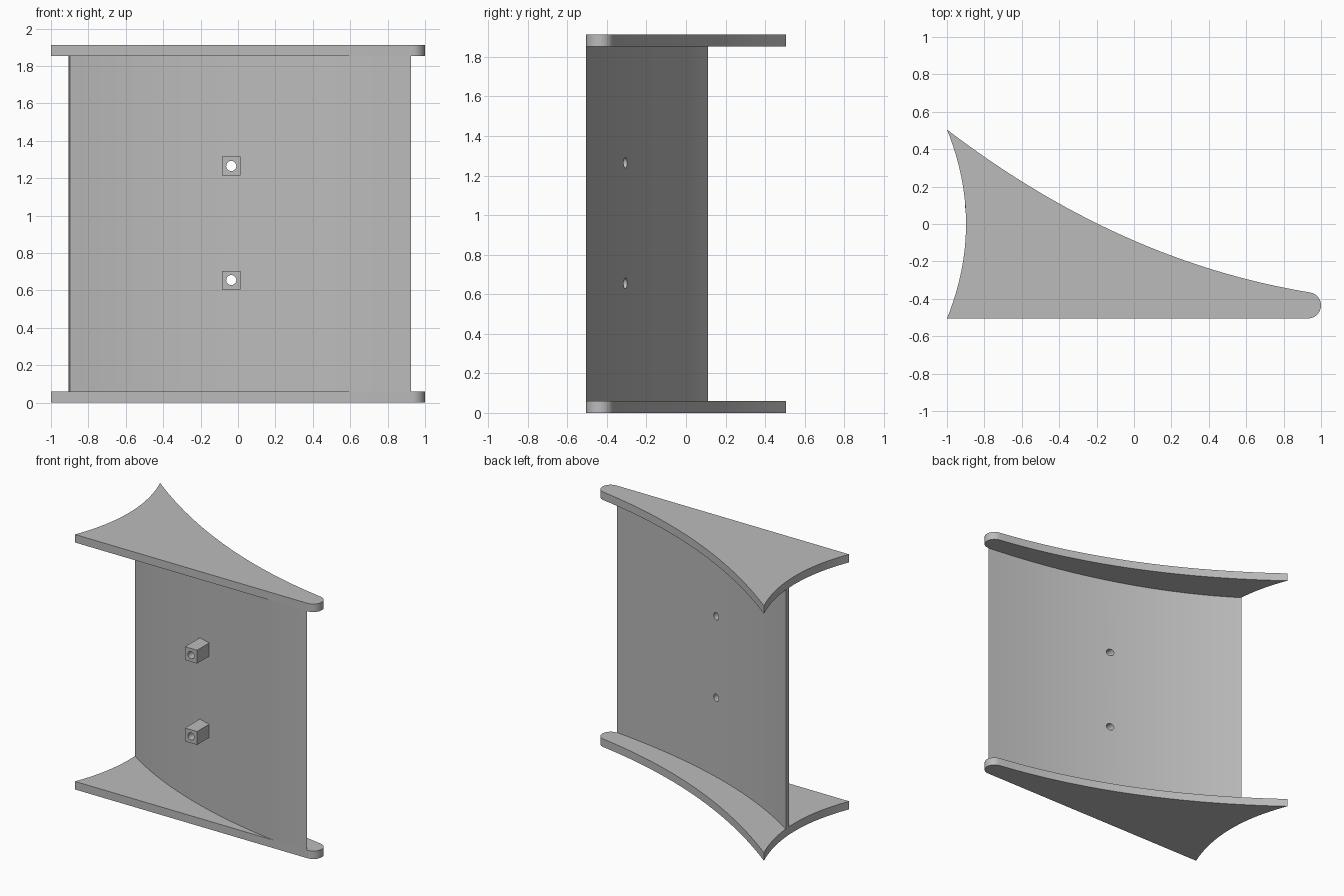
import bpy, bmesh, math
from mathutils import Vector

if "Cube" in bpy.data.objects:
    bpy.data.objects.remove(bpy.data.objects["Cube"])

HEIGHT, PLATE, FRONT = 1.912, 0.06, -0.505
HOLE_X, HOLE_HEIGHTS, HOLE_R = -0.036, (0.655, 1.265), 0.027

grey = bpy.data.materials.new("light grey")
grey.use_nodes = True
grey.diffuse_color = (0.5, 0.5, 0.5, 1)
grey.node_tree.nodes["Principled BSDF"].inputs["Base Color"].default_value = grey.diffuse_color


def bezier(a, b, c, n):
    """Points and left-hand normals along a quadratic curve."""
    a, b, c = Vector(a), Vector(b), Vector(c)
    out = []
    for i in range(n + 1):
        t = i / n
        p = a * (1 - t) ** 2 + b * 2 * t * (1 - t) + c * t * t
        d = ((b - a) * (1 - t) + (c - b) * t).normalized()
        out.append((p, Vector((-d.y, d.x))))
    return out


def left_edge(y):
    """x of the concave left edge at a given y."""
    return -0.898 - 0.102 * (y / FRONT) ** 2


def extrude(name, outline, z0, z1):
    bm = bmesh.new()
    face = bm.faces.new([bm.verts.new((p[0], p[1], z0)) for p in outline])
    side = bmesh.ops.extrude_face_region(bm, geom=[face])
    top = [v for v in side["geom"] if isinstance(v, bmesh.types.BMVert)]
    bmesh.ops.translate(bm, verts=top, vec=(0, 0, z1 - z0))
    bmesh.ops.recalc_face_normals(bm, faces=bm.faces)
    mesh = bpy.data.meshes.new(name)
    bm.to_mesh(mesh)
    bm.free()
    mesh.materials.append(grey)
    obj = bpy.data.objects.new(name, mesh)
    bpy.context.collection.objects.link(obj)
    return obj


def activate(obj):
    bpy.ops.object.select_all(action="DESELECT")
    obj.select_set(True)
    bpy.context.view_layer.objects.active = obj


# End plates: curved back, rounded tip, straight front, concave left edge
tip, r = Vector((0.93, FRONT + 0.07)), 0.07
cap = [tip + r * Vector((math.cos(a), math.sin(a)))
       for a in (math.radians(80 - 170 * i / 16) for i in range(17))]
back = [p for p, _ in bezier((-1, 0.505), (-0.078, -0.2), cap[0], 32)]
hollow = [(left_edge(y), y) for y in (FRONT * (1 - i / 12) for i in range(24))]
plate_outline = back + cap[1:] + hollow
parts = [extrude("bottom_plate", plate_outline, 0, PLATE),
         extrude("top_plate", plate_outline, HEIGHT - PLATE, HEIGHT)]

# Curved panel, trimmed flush with the plates' front and left edges
curve = bezier((-0.905, 0.11), (-0.16, -0.39), (0.925, FRONT), 28)
near = [p - n * 0.037 for p, n in curve]
cross = next(i for i, p in enumerate(near) if p.y < FRONT)
a, b = near[cross - 1], near[cross]
near = [p for p in near[:cross] if p.x > left_edge(p.y) + 0.005]
near.append(a.lerp(b, (FRONT - a.y) / (b.y - a.y)))
near.insert(0, Vector((left_edge(0.062), 0.062)))
panel = extrude("curved_panel", [p for p, _ in curve] + near[::-1], PLATE, HEIGHT - PLATE)
parts.append(panel)

# Square bosses standing off the panel
drilled = [panel]
for name, z in zip(("lower_boss", "upper_boss"), HOLE_HEIGHTS):
    x0, x1 = HOLE_X - 0.05, HOLE_X + 0.05
    drilled.append(extrude(name, [(x0, FRONT), (x1, FRONT), (x1, -0.335), (x0, -0.305)],
                           z - 0.05, z + 0.05))
parts += drilled[1:]

# Drill the bolt holes
for z in HOLE_HEIGHTS:
    bpy.ops.mesh.primitive_cylinder_add(vertices=24, radius=HOLE_R, depth=2,
                                        location=(HOLE_X, 0, z), rotation=(math.pi / 2, 0, 0))
    cutter = bpy.context.object
    cutter.name = "hole_cutter"
    cutter.hide_render = True
    cutter.data.materials.append(grey)
    for obj in drilled:
        if obj is not panel and abs(obj.bound_box[0][2] + 0.05 - z) > 0.01:
            continue
        activate(obj)
        mod = obj.modifiers.new("hole", "BOOLEAN")
        mod.operation, mod.solver, mod.object = "DIFFERENCE", "EXACT", cutter
        bpy.ops.object.modifier_apply(modifier=mod.name)
    bpy.data.objects.remove(cutter)

for obj in parts:
    activate(obj)
    bpy.ops.object.shade_smooth_by_angle(angle=math.radians(30))
